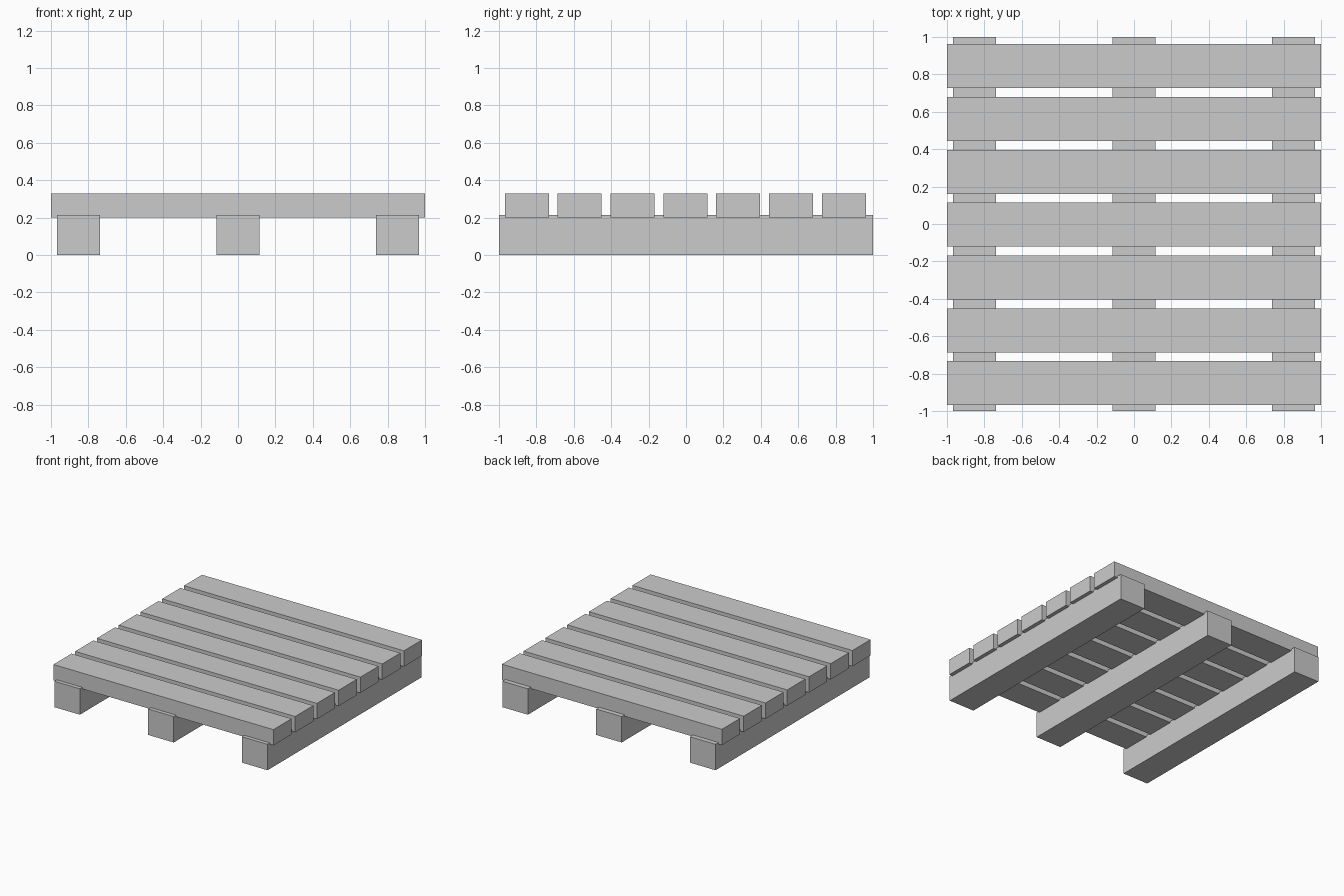
import bpy

if "Cube" in bpy.data.objects:
    bpy.data.objects.remove(bpy.data.objects["Cube"])


def box(name, x, y, z):
    """Box from (min, max) ranges on each axis."""
    bpy.ops.mesh.primitive_cube_add(size=1, location=[(a + b) / 2 for a, b in (x, y, z)])
    ob = bpy.context.object
    ob.name = name
    ob.scale = [b - a for a, b in (x, y, z)]
    bpy.ops.object.transform_apply(location=False, rotation=False, scale=True)
    return ob


# Three runners from front to back
for side, cx in (("left", -0.853), ("middle", 0.0), ("right", 0.853)):
    box(f"{side}_runner", (cx - 0.116, cx + 0.116), (-1, 1), (0, 0.213))

# Seven deck slats, slightly let into the runners
for i in range(7):
    cy = -0.851 + i * 0.2825
    box(f"deck_slat_{i + 1}", (-1, 1), (cy - 0.1175, cy + 0.1175), (0.2, 0.33))
